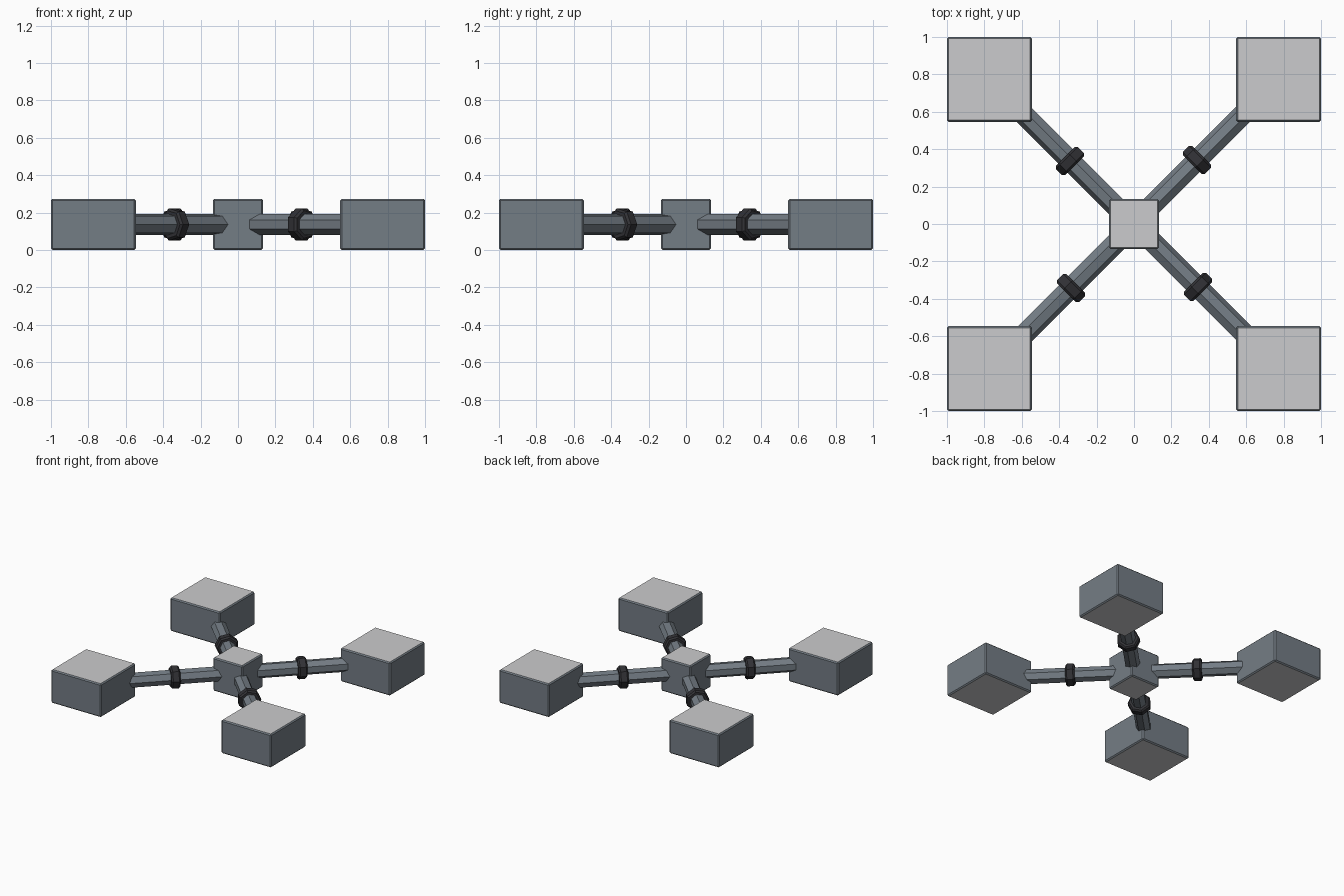
import bpy, bmesh, math
from mathutils import Vector

if "Cube" in bpy.data.objects:
    bpy.data.objects.remove(bpy.data.objects["Cube"])


def material(name, rgb):
    m = bpy.data.materials.new(name)
    m.diffuse_color = (*rgb, 1)
    m.use_nodes = True
    m.node_tree.nodes["Principled BSDF"].inputs["Base Color"].default_value = m.diffuse_color
    return m


STEEL = material("blue_grey_metal", (0.175, 0.205, 0.235))
PALE = material("pale_grey", (0.60, 0.60, 0.61))
DARK = material("charcoal", (0.031, 0.031, 0.036))

HEIGHT = 0.274
MID = HEIGHT / 2
SIDES = 7


def finish(bm, name, mats):
    bmesh.ops.recalc_face_normals(bm, faces=bm.faces[:])
    me = bpy.data.meshes.new(name)
    bm.to_mesh(me)
    bm.free()
    for m in mats:
        me.materials.append(m)
    ob = bpy.data.objects.new(name, me)
    bpy.context.collection.objects.link(ob)
    return ob


def block(name, x, y, size):
    """Chamfered box with pale top and bottom faces."""
    bm = bmesh.new()
    bmesh.ops.create_cube(bm, size=1)
    for v in bm.verts:
        v.co = Vector((x + v.co.x * size, y + v.co.y * size, MID + v.co.z * HEIGHT))
    bmesh.ops.bevel(bm, geom=bm.edges[:], offset=0.009, segments=1,
                    affect='EDGES', profile=0.5)
    bm.normal_update()
    for f in bm.faces:
        f.material_index = 1 if abs(f.normal.z) > 0.9 else 0
    return finish(bm, name, [STEEL, PALE])


def prism(name, angle, profile, mat):
    """Seven-sided tube along a horizontal direction; profile = (distance, radius)."""
    out = Vector((math.cos(angle), math.sin(angle), 0))
    side = Vector((-out.y, out.x, 0))
    up = Vector((0, 0, 1))
    bm = bmesh.new()
    loops = []
    for d, r in profile:
        loops.append([bm.verts.new(out * d + up * MID
                      + side * r * math.cos(2 * math.pi * i / SIDES)
                      + up * r * math.sin(2 * math.pi * i / SIDES))
                      for i in range(SIDES)])
    for a, b in zip(loops, loops[1:]):
        for i in range(SIDES):
            j = (i + 1) % SIDES
            bm.faces.new((a[i], a[j], b[j], b[i]))
    bm.faces.new(loops[0])
    bm.faces.new(loops[-1])
    return finish(bm, name, [mat])


# Central hub
block("hub_block", 0, 0, 0.268)

# Four arms, each with a rod, a collar and an end block
for k in range(4):
    a = math.radians(45 + 90 * k)
    sx, sy = math.copysign(1, math.cos(a)), math.copysign(1, math.sin(a))
    block(f"end_block_{k + 1}", 0.773 * sx, 0.773 * sy, 0.454)
    prism(f"rod_{k + 1}", a, [(0.05, 0.057), (0.95, 0.057)], STEEL)
    prism(f"collar_{k + 1}", a,
          [(0.445, 0.076), (0.457, 0.088), (0.503, 0.088), (0.515, 0.076)], DARK)
